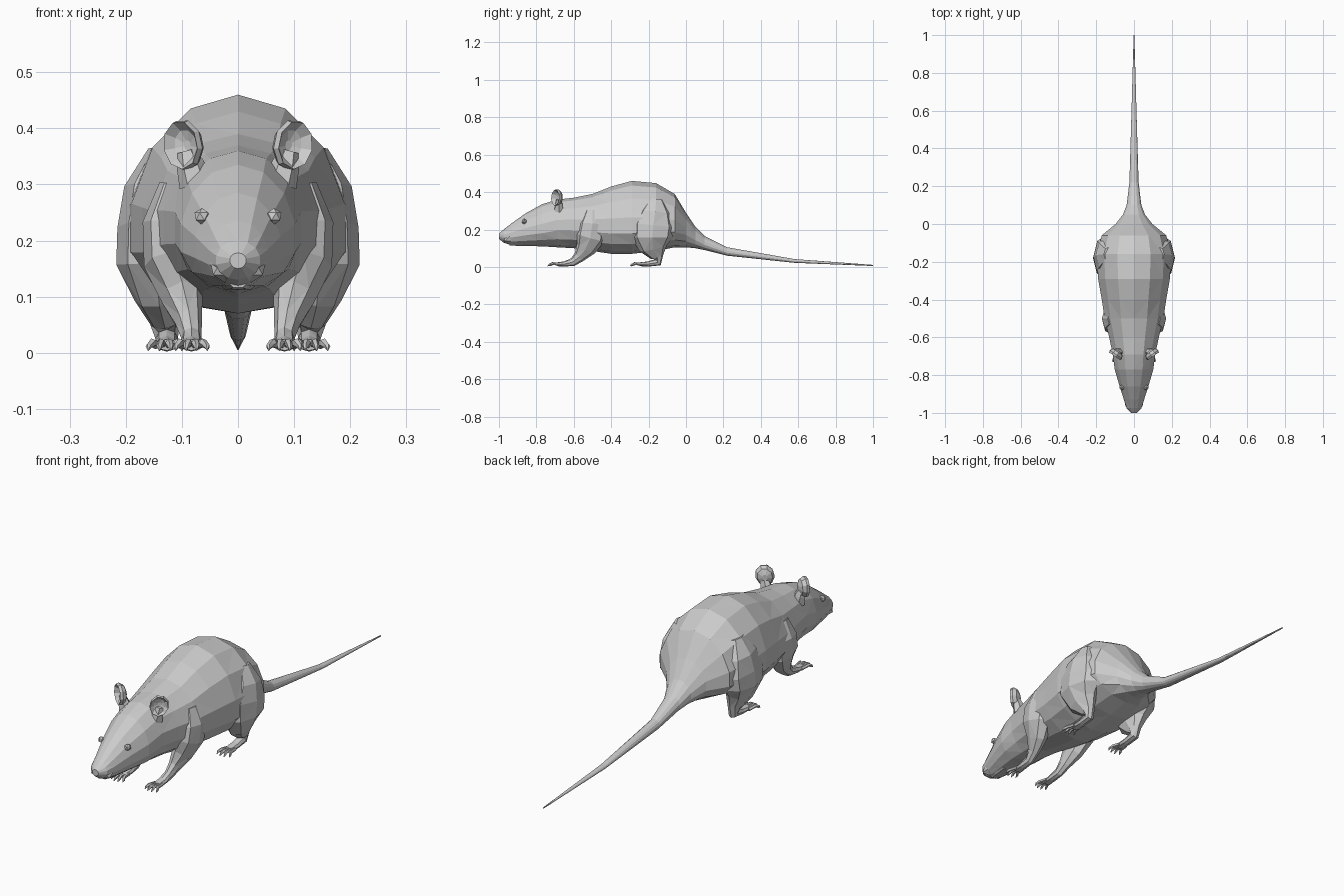
import bpy
import bmesh
import math
from mathutils import Vector, Matrix

default_cube = bpy.data.objects.get("Cube")
if default_cube:
    bpy.data.objects.remove(default_cube, do_unlink=True)


def finish(name, bm, mirror=False):
    """Turn a bmesh into a flat shaded object, optionally mirrored to the other side."""
    bmesh.ops.recalc_face_normals(bm, faces=bm.faces)
    bmesh.ops.triangulate(bm, faces=bm.faces, quad_method='SHORT_EDGE')
    mesh = bpy.data.meshes.new(name)
    bm.to_mesh(mesh)
    bm.free()
    obj = bpy.data.objects.new(name, mesh)
    bpy.context.collection.objects.link(obj)
    if mirror:
        obj.modifiers.new("Mirror", 'MIRROR').use_mirror_merge = False
    return obj


def skin(bm, rings):
    """Bridge a list of point rings and cap both ends."""
    loops = [[bm.verts.new(p) for p in ring] for ring in rings]
    count = len(loops[0])
    for a, b in zip(loops, loops[1:]):
        for i in range(count):
            j = (i + 1) % count
            bm.faces.new((a[i], a[j], b[j], b[i]))
    bm.faces.new(loops[0])
    bm.faces.new(loops[-1])


def trunk_ring(y, width, bottom, middle, top, sides=14):
    """Rounded section with its own height above and below the widest line."""
    points = []
    for i in range(sides):
        angle = math.tau * i / sides + math.pi / 2
        s = math.sin(angle)
        rise = (top - middle) if s > 0 else (middle - bottom)
        points.append(Vector((width * math.cos(angle), y, middle + rise * s)))
    return points


def limb(bm, sections, sides=8):
    """Tube through (x, y, z, half width, half depth) sections."""
    centres = [Vector(s[:3]) for s in sections]
    rings = []
    for k, (_, _, _, width, depth) in enumerate(sections):
        ahead = centres[min(k + 1, len(centres) - 1)]
        behind = centres[max(k - 1, 0)]
        tangent = (ahead - behind).normalized()
        across = Vector((1, 0, 0))
        across = (across - tangent * across.dot(tangent)).normalized()
        up = across.cross(tangent)
        rings.append([centres[k]
                      + across * width * math.cos(math.tau * i / sides)
                      + up * depth * math.sin(math.tau * i / sides)
                      for i in range(sides)])
    skin(bm, rings)


def add_toes(bm, x, y, spread, length):
    """Four splayed toes, each ending in a pointed claw."""
    for k in range(4):
        side = (k - 1.5) / 1.5
        reach = length * (1 - 0.25 * abs(side))
        root = x + side * spread * 0.5
        tip = x + side * spread
        limb(bm, [(root, y + 0.02, 0.014, 0.008, 0.008),
                  ((root + tip) / 2, y - reach * 0.5, 0.018, 0.007, 0.008),
                  (tip, y - reach * 0.8, 0.011, 0.005, 0.006),
                  (tip, y - reach, 0.004, 0.001, 0.001)], sides=5)


# Head, trunk and tail: y, half width, bottom, widest height, top
trunk = [
    (-1.0, .015, .15, .165, .178), (-.975, .04, .13, .165, .2),
    (-.93, .055, .115, .17, .235), (-.86, .078, .112, .185, .285),
    (-.77, .105, .11, .2, .335), (-.69, .115, .105, .22, .36),
    (-.6, .135, .1, .22, .37), (-.5, .16, .085, .215, .39),
    (-.4, .175, .07, .21, .43), (-.29, .195, .07, .21, .46),
    (-.16, .202, .085, .21, .448), (-.06, .175, .105, .21, .39),
    (0, .1, .105, .19, .29), (.05, .06, .1, .155, .215),
    (.1, .04, .09, .125, .165), (.22, .025, .06, .08, .105),
    (.58, .014, .022, .032, .042), (1, .002, .005, .008, .011)]
bm = bmesh.new()
skin(bm, [trunk_ring(*section) for section in trunk])
finish("body_and_tail", bm)

# Front legs with shoulder, wrist and paw
bm = bmesh.new()
limb(bm, [(.11, -.5, .3, .03, .04), (.12, -.5, .23, .05, .075),
          (.118, -.51, .16, .05, .08), (.1, -.535, .1, .038, .055),
          (.088, -.57, .055, .024, .032), (.083, -.605, .026, .018, .022),
          (.083, -.65, .016, .02, .014), (.083, -.69, .014, .018, .01)])
add_toes(bm, .083, -.69, .028, .055)
finish("front_legs", bm, mirror=True)

# Hind legs with broad haunch and long foot
bm = bmesh.new()
limb(bm, [(.13, -.16, .36, .03, .04), (.14, -.165, .29, .063, .09),
          (.145, -.175, .22, .07, .12), (.147, -.18, .16, .07, .115),
          (.14, -.175, .1, .045, .075), (.13, -.155, .055, .027, .036),
          (.127, -.15, .025, .02, .022), (.127, -.2, .016, .02, .014),
          (.127, -.25, .014, .02, .01)])
add_toes(bm, .13, -.25, .03, .055)
finish("hind_legs", bm, mirror=True)

# Ears: cupped shells facing forward and outward on a short root
bm = bmesh.new()
profile = [(.025, .012), (.016, .034), (0, .043), (-.012, .04), (.004, .026), (.01, .008)]
ear_pose = (Matrix.Translation((.096, -.69, .37))
            @ Matrix.Rotation(math.radians(35), 4, 'Z')
            @ Matrix.Rotation(math.radians(14), 4, 'Y'))
rings = []
for depth, radius in profile:
    rings.append([ear_pose @ Vector((radius * .92 * math.cos(math.tau * i / 9), depth,
                                     radius * 1.08 * math.sin(math.tau * i / 9)))
                  for i in range(9)])
skin(bm, rings)
limb(bm, [(.075, -.68, .3, .03, .028), (.085, -.68, .335, .025, .022),
          (.092, -.68, .36, .016, .014)], sides=6)
finish("ears", bm, mirror=True)

# Eyes
bm = bmesh.new()
bmesh.ops.create_icosphere(bm, subdivisions=1, radius=.015,
                           matrix=Matrix.Translation((.064, -.865, .243)))
finish("eyes", bm, mirror=True)

# Upper lip pads and chin
bm = bmesh.new()
bmesh.ops.create_icosphere(bm, subdivisions=1, radius=1,
                           matrix=Matrix.Translation((.024, -.945, .15))
                           @ Matrix.Diagonal((.028, .04, .025, 1)))
finish("lip_pads", bm, mirror=True)

bm = bmesh.new()
limb(bm, [(0, -.85, .13, .045, .02), (0, -.91, .125, .032, .014),
          (0, -.945, .123, .016, .008)], sides=6)
finish("chin", bm)
